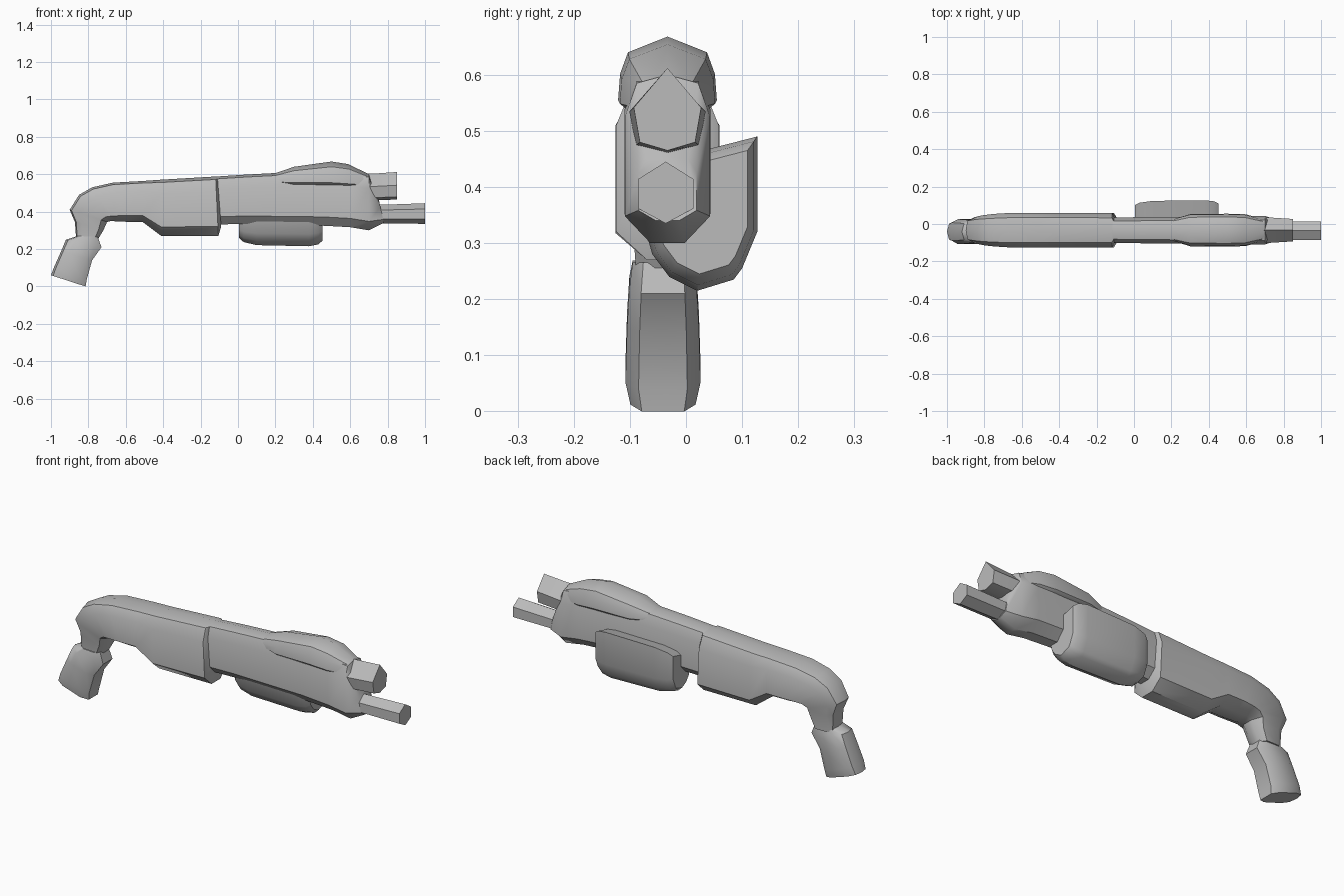
import bpy, bmesh

grey = bpy.data.materials.new("flat grey")
grey.diffuse_color = (0.5, 0.5, 0.5, 1)


def skin(name, rings, angle=0.7):
    """Join equal rings of points into a closed, capped tube."""
    bm = bmesh.new()
    loops = [[bm.verts.new(p) for p in ring] for ring in rings]
    n = len(loops[0])
    for a, b in zip(loops, loops[1:]):
        for i in range(n):
            j = (i + 1) % n
            bm.faces.new((a[i], a[j], b[j], b[i]))
    bm.faces.new(loops[0])
    bm.faces.new(loops[-1][::-1])
    bmesh.ops.recalc_face_normals(bm, faces=bm.faces)
    me = bpy.data.meshes.new(name)
    bm.to_mesh(me)
    bm.free()
    me.materials.append(grey)
    ob = bpy.data.objects.new(name, me)
    bpy.context.collection.objects.link(ob)
    bpy.ops.object.select_all(action='DESELECT')
    ob.select_set(True)
    bpy.context.view_layer.objects.active = ob
    bpy.ops.object.shade_smooth_by_angle(angle=angle)
    return ob


def loft(name, sections, profile, yc=-0.033):
    """Sections: top x, top z, bottom x, bottom z, half width.
    Profile: (fraction from top to bottom, fraction of half width)."""
    rings = []
    for ax, az, bx, bz, w in sections:
        def point(t, k):
            return (ax + (bx - ax) * t, yc + k * w, az + (bz - az) * t)
        right = [point(t, k) for t, k in profile]
        left = [point(t, -k) for t, k in reversed(profile) if k > 0]
        rings.append(right + left)
    return skin(name, rings)


body_profile = [(0, 0), (0.05, 0.72), (0.25, 1), (0.84, 1), (1, 0.4), (1, 0)]

# Rear housing, curving down into the neck of the grip
loft("rear_housing", [
    (-0.865, 0.25, -0.75, 0.25, 0.056),
    (-0.872, 0.345, -0.72, 0.30, 0.06),
    (-0.90, 0.41, -0.70, 0.345, 0.07),
    (-0.85, 0.49, -0.68, 0.35, 0.08),
    (-0.78, 0.53, -0.65, 0.348, 0.087),
    (-0.67, 0.555, -0.60, 0.346, 0.093),
    (-0.51, 0.564, -0.51, 0.345, 0.093),
    (-0.41, 0.571, -0.41, 0.27, 0.093),
    (-0.12, 0.588, -0.105, 0.27, 0.092),
    (-0.11, 0.588, -0.09, 0.32, 0.068)], body_profile)

# Front receiver, narrower, with a keel below the muzzle
loft("front_receiver", [
    (-0.16, 0.585, -0.16, 0.33, 0.066),
    (0.04, 0.598, 0.04, 0.335, 0.07),
    (0.45, 0.62, 0.45, 0.325, 0.073),
    (0.60, 0.61, 0.60, 0.317, 0.077),
    (0.70, 0.60, 0.70, 0.30, 0.076),
    (0.755, 0.455, 0.78, 0.34, 0.052)], body_profile)

# Hand grip
loft("grip", [
    (-1.0, 0.06, -0.815, 0.0, 0.058),
    (-0.985, 0.10, -0.808, 0.04, 0.067),
    (-0.945, 0.19, -0.78, 0.14, 0.064),
    (-0.92, 0.25, -0.73, 0.21, 0.06),
    (-0.86, 0.27, -0.75, 0.265, 0.054)],
    [(0, 0), (0.06, 0.72), (0.25, 1), (0.8, 1), (1, 0.65), (1, 0)], -0.041)

# Raised cover on top
loft("top_cover", [
    (0.20, 0.606, 0.22, 0.55, 0.06),
    (0.30, 0.64, 0.30, 0.54, 0.086),
    (0.50, 0.668, 0.50, 0.535, 0.088),
    (0.59, 0.654, 0.60, 0.53, 0.085),
    (0.70, 0.60, 0.70, 0.53, 0.055)],
    [(0, 0), (0.21, 0.8), (0.5, 0.96), (0.85, 1), (1, 0.75), (1, 0)])

# Upper and lower barrels
loft("upper_barrel", [
    (0.5, 0.60, 0.5, 0.46, 0.068),
    (0.72, 0.603, 0.72, 0.46, 0.068),
    (0.85, 0.612, 0.85, 0.465, 0.06)],
    [(0, 0), (0.48, 1), (0.9, 0.82), (1, 0)])
loft("lower_barrel", [
    (0.6, 0.44, 0.6, 0.335, 0.05),
    (0.78, 0.437, 0.78, 0.337, 0.049),
    (1.0, 0.445, 1.0, 0.335, 0.049)],
    [(0, 0), (0.28, 1), (0.76, 1), (1, 0)], -0.036)

# Side magazine, wrapping from under the receiver to its back side
outline = [(0.127, 0.49), (0.127, 0.32), (0.10, 0.255), (0.085, 0.235),
           (0.02, 0.215), (-0.03, 0.24), (-0.06, 0.28), (-0.08, 0.35),
           (0.0, 0.37), (0.03, 0.465)]
cy, cz = 0.04, 0.365
skin("side_magazine", [
    [(x, cy + (y - cy) * s, cz + (z - cz) * s) for y, z in outline]
    for x, s in ((0.005, 0.7), (0.03, 0.85), (0.10, 0.96),
                 (0.38, 1.0), (0.43, 0.93), (0.452, 0.8))])
